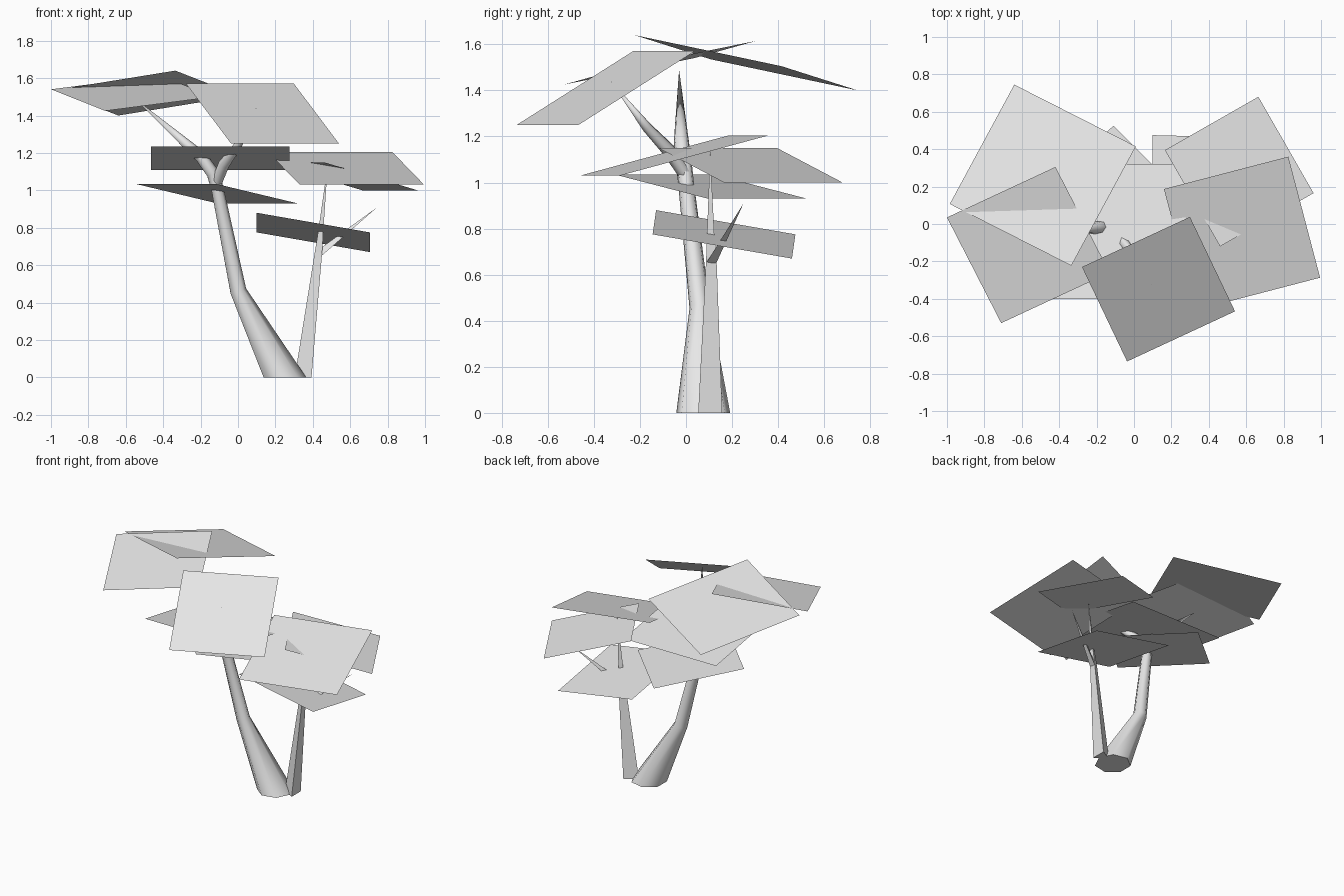
import bpy, bmesh, math
from mathutils import Vector

cube = bpy.data.objects.get("Cube")
if cube:
    bpy.data.objects.remove(cube, do_unlink=True)

grey = bpy.data.materials.new("light_grey")
grey.use_nodes = True
grey.diffuse_color = (0.8, 0.8, 0.8, 1)
grey.node_tree.nodes["Principled BSDF"].inputs["Base Color"].default_value = (0.8, 0.8, 0.8, 1)


def finish(name, bm):
    mesh = bpy.data.meshes.new(name)
    bm.to_mesh(mesh)
    bm.free()
    mesh.materials.append(grey)
    obj = bpy.data.objects.new(name, mesh)
    bpy.context.collection.objects.link(obj)
    return obj


def limb(name, path, sides, phase=0.0, upright=False, smooth=True):
    """Tapered tube along a path of (x, y, z, radius)."""
    bm = bmesh.new()
    points = [Vector(p[:3]) for p in path]
    rings = []
    for i, p in enumerate(points):
        axis = (points[min(i + 1, len(points) - 1)] - points[max(i - 1, 0)]).normalized()
        if upright and i == 0:
            axis = Vector((0, 0, 1))
        u = Vector((0, 1, 0)).cross(axis).normalized()
        v = axis.cross(u)
        angles = [phase + math.tau * k / sides for k in range(sides)]
        rings.append([bm.verts.new(p + path[i][3] * (u * math.cos(a) + v * math.sin(a)))
                      for a in angles])
    for low, high in zip(rings, rings[1:]):
        for k in range(sides):
            n = (k + 1) % sides
            bm.faces.new((low[k], low[n], high[n], high[k]))
    bm.faces.new(rings[0][::-1])
    bmesh.ops.remove_doubles(bm, verts=bm.verts, dist=0.0005)
    obj = finish(name, bm)
    if smooth:
        bpy.ops.object.select_all(action='DESELECT')
        obj.select_set(True)
        bpy.context.view_layer.objects.active = obj
        bpy.ops.object.shade_smooth_by_angle(angle=math.radians(65))


def leaf_card(name, a, b, d):
    """Flat square of foliage from one corner and its two neighbours."""
    a, b, d = Vector(a), Vector(b), Vector(d)
    bm = bmesh.new()
    face = bm.faces.new([bm.verts.new(p) for p in (a, b, b + d - a, d)])
    face.normal_update()
    if face.normal.z < 0:
        face.normal_flip()
    finish(name, bm)


# Main trunk, bending into the right-hand branch
limb("main_trunk", [(0.245, 0.075, 0, 0.12), (0, 0.06, 0.46, 0.046),
                    (-0.11, 0, 1.0, 0.035), (-0.135, -0.01, 1.09, 0.036),
                    (-0.2, -0.02, 1.18, 0.034), (-0.55, -0.03, 1.49, 0)],
     7, upright=True)
# Forward branch
limb("front_branch", [(-0.12, 0, 1.03, 0.03), (-0.075, -0.075, 1.14, 0.03),
                      (0, -0.17, 1.24, 0.022), (0.1, -0.33, 1.445, 0)], 6)
# Slim three-sided second trunk and its twig
limb("slim_trunk", [(0.363, 0.105, 0, 0.06), (0.437, 0.11, 0.67, 0.026),
                    (0.447, 0.107, 0.78, 0.018), (0.48, 0.105, 1.14, 0)],
     3, phase=math.pi, upright=True, smooth=False)
limb("twig", [(0.44, 0.11, 0.66, 0.024), (0.745, 0.25, 0.91, 0)],
     3, phase=math.pi, smooth=False)

# Foliage squares
leaf_card("top_back_leaf", (-0.64, 0.745, 1.40), (-0.985, 0.107, 1.535), (0.01, 0.415, 1.505))
leaf_card("top_front_leaf", (-0.037, -0.735, 1.25), (0.54, -0.467, 1.25), (-0.278, -0.23, 1.57))
leaf_card("top_right_leaf", (-1.0, 0.035, 1.54), (-0.71, -0.53, 1.425), (-0.42, 0.305, 1.615))
leaf_card("left_leaf", (0.16, 0.187, 1.205), (0.33, -0.46, 1.03), (0.825, 0.36, 1.205))
leaf_card("back_left_leaf", (0.665, 0.68, 1.0), (0.165, 0.395, 1.15), (0.96, 0.165, 1.0))
leaf_card("middle_leaf", (-0.465, -0.40, 1.235), (0.275, -0.40, 1.235), (-0.465, 0.32, 1.11))
leaf_card("lower_right_leaf", (-0.11, 0.525, 0.93), (-0.55, 0.12, 1.035), (0.32, 0.095, 0.93))
leaf_card("lower_left_leaf", (0.1, 0.475, 0.775), (0.1, -0.13, 0.88), (0.705, 0.46, 0.67))
